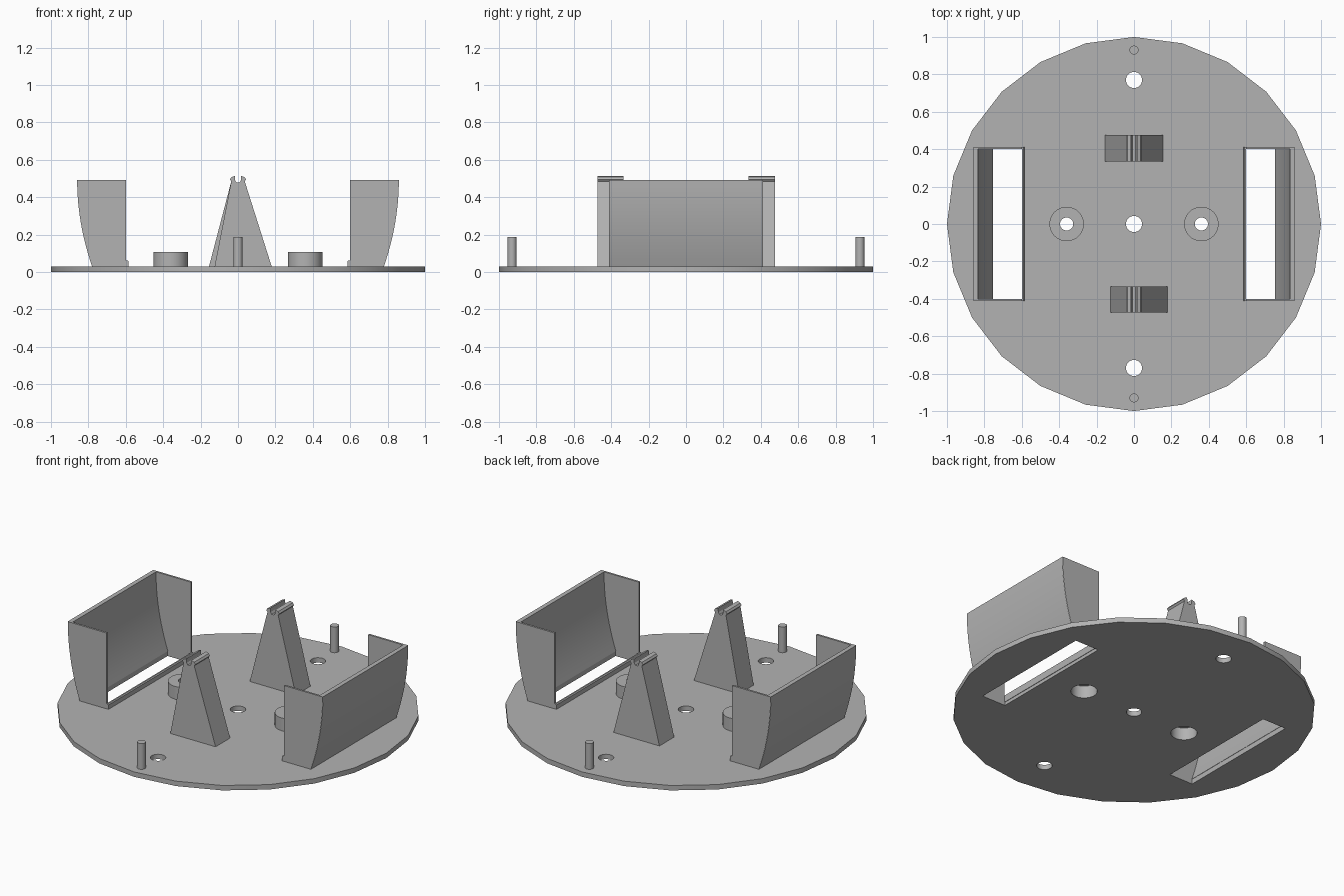
import bpy
import bmesh
import math

cube = bpy.data.objects.get("Cube")
if cube:
    bpy.data.objects.remove(cube, do_unlink=True)

GREY = (0.45, 0.45, 0.45, 1)
grey = bpy.data.materials.new("plain grey")
grey.use_nodes = True
grey.diffuse_color = GREY
grey.node_tree.nodes["Principled BSDF"].inputs["Base Color"].default_value = GREY

FLOOR = 0.03   # top of the base plate
SINK = 0.02    # parts start slightly inside the plate


def activate(obj):
    bpy.ops.object.select_all(action="DESELECT")
    obj.select_set(True)
    bpy.context.view_layer.objects.active = obj


def finish(bm, name):
    bmesh.ops.recalc_face_normals(bm, faces=bm.faces)
    mesh = bpy.data.meshes.new(name)
    bm.to_mesh(mesh)
    bm.free()
    obj = bpy.data.objects.new(name, mesh)
    bpy.context.collection.objects.link(obj)
    mesh.materials.append(grey)
    return obj


def smooth(obj):
    activate(obj)
    bpy.ops.object.shade_smooth_by_angle(angle=math.radians(30))


def extrude_profile(name, points, y0, y1):
    """Extrude an xz outline from y0 to y1."""
    bm = bmesh.new()
    face = bm.faces.new([bm.verts.new((x, y0, z)) for x, z in points])
    ext = bmesh.ops.extrude_face_region(bm, geom=[face])
    verts = [v for v in ext["geom"] if isinstance(v, bmesh.types.BMVert)]
    bmesh.ops.translate(bm, verts=verts, vec=(0, y1 - y0, 0))
    return finish(bm, name)


def lathe(name, profile, x, y, sides):
    """Revolve a closed (radius, z) outline around a vertical axis."""
    bm = bmesh.new()
    rings = []
    for i in range(sides):
        a = 2 * math.pi * i / sides
        rings.append([bm.verts.new((x + r * math.cos(a), y + r * math.sin(a), z))
                      for r, z in profile])
    n = len(profile)
    for i in range(sides):
        a, b = rings[i], rings[(i + 1) % sides]
        for j in range(n):
            k = (j + 1) % n
            bm.faces.new((a[j], b[j], b[k], a[k]))
    obj = finish(bm, name)
    smooth(obj)
    return obj


def cylinder(name, r, x, y, z0, z1, sides=32):
    bm = bmesh.new()
    bmesh.ops.create_cone(bm, cap_ends=True, segments=sides, radius1=r, radius2=r,
                          depth=z1 - z0)
    bmesh.ops.translate(bm, verts=bm.verts, vec=(x, y, (z0 + z1) / 2))
    return finish(bm, name)


def cut(target, cutter):
    mod = target.modifiers.new("cut", "BOOLEAN")
    mod.operation = "DIFFERENCE"
    mod.solver = "EXACT"
    mod.object = cutter
    activate(target)
    bpy.ops.object.modifier_apply(modifier=mod.name)
    bpy.data.objects.remove(cutter, do_unlink=True)


def mirror_x(obj):
    mod = obj.modifiers.new("mirror", "MIRROR")
    mod.use_axis[0] = True
    activate(obj)
    bpy.ops.object.modifier_apply(modifier=mod.name)


# Round base plate with screw holes and wheel slots
base = cylinder("base_plate", 1.0, 0, 0, 0, FLOOR, 24)
for y in (-0.77, 0, 0.77):
    cut(base, cylinder("hole_cutter", 0.043, 0, y, -0.1, 0.1))
for s in (-1, 1):
    cut(base, cylinder("bore_cutter", 0.073, s * 0.36, 0, -0.1, 0.1))
    slot = [(s * x, z) for x, z in ((0.595, -0.1), (0.755, -0.1), (0.755, 0.1), (0.595, 0.1))]
    cut(base, extrude_profile("slot_cutter", slot, -0.4, 0.4))
smooth(base)

# Counterbored screw bosses
for side, s in (("right", -1), ("left", 1)):
    lathe(side + "_boss", [(0.092, SINK), (0.092, 0.108), (0.035, 0.108),
                           (0.035, 0.075), (0.073, 0.075), (0.073, SINK)], s * 0.36, 0, 32)

# Locating pins
for end, y in (("front", -0.93), ("back", 0.93)):
    smooth(cylinder(end + "_pin", 0.024, 0, y, SINK, 0.187, 20))

# Wheel guards: curved outer wall, thin end plates and a low inner lip
TOP = 0.492


def curve(offset, steps=12):
    pts = []
    for i in range(steps + 1):
        t = i / steps
        pts.append((0.86 - offset - 0.08 * (1 - t) ** 2, FLOOR + (TOP - FLOOR) * t))
    return pts


guard = extrude_profile("wheel_guard_walls", curve(0) + curve(0.027)[::-1], -0.41, 0.41)
mirror_x(guard)
smooth(guard)
for end, y0, y1 in (("front", -0.412, -0.4), ("back", 0.4, 0.412)):
    plate = extrude_profile(end + "_guard_plates",
                            curve(0.001) + [(0.598, TOP), (0.598, FLOOR)], y0, y1)
    mirror_x(plate)
lip = extrude_profile("guard_lips", [(0.585, SINK), (0.585, 0.056), (0.59, 0.062),
                                     (0.598, 0.062), (0.598, SINK)], -0.412, 0.412)
mirror_x(lip)

# Tapered axle stands with a notched, flared tip
TIP = [(0.036, 0.485), (0.044, 0.495), (0.036, 0.507), (0.017, 0.514), (0.015, 0.49),
       (0.008, 0.478)]
for end, left, right, y0, y1 in (("front", -0.125, 0.18, -0.473, -0.333),
                                 ("back", -0.155, 0.155, 0.335, 0.477)):
    outline = ([(left, FLOOR), (right, FLOOR)] + TIP
               + [(-x, z) for x, z in reversed(TIP)])
    extrude_profile(end + "_axle_stand", outline, y0, y1)
